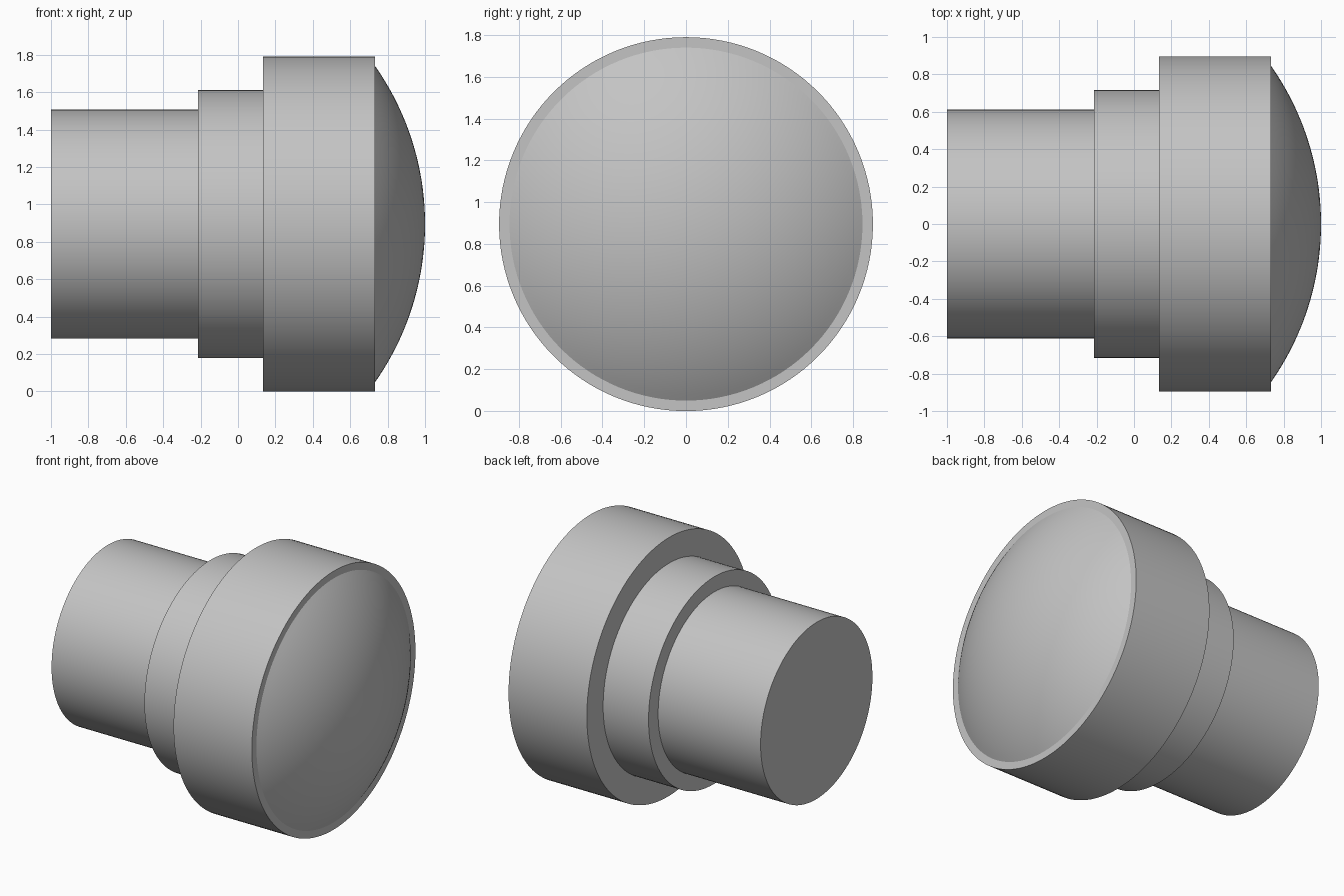
import bpy
import bmesh
import math

SEGMENTS = 128
AXIS_Z = 0.895

cube = bpy.data.objects.get("Cube")
if cube:
    bpy.data.objects.remove(cube, do_unlink=True)

# Plain grey metal
metal = bpy.data.materials.new("grey metal")
metal.use_nodes = True
grey = (0.55, 0.55, 0.55, 1)
metal.diffuse_color = grey
metal.node_tree.nodes["Principled BSDF"].inputs["Base Color"].default_value = grey


def lathe(name, profile):
    """Revolve (x, radius) points around the horizontal axis."""
    bm = bmesh.new()
    rings = []
    for x, r in profile:
        if r == 0:
            rings.append([bm.verts.new((x, 0, 0))] * SEGMENTS)
        else:
            angles = [math.tau * i / SEGMENTS for i in range(SEGMENTS)]
            rings.append([bm.verts.new((x, r * math.cos(a), r * math.sin(a))) for a in angles])
    for a, b in zip(rings, rings[1:]):
        for i in range(SEGMENTS):
            j = (i + 1) % SEGMENTS
            bm.faces.new(list(dict.fromkeys((a[i], a[j], b[j], b[i]))))
    mesh = bpy.data.meshes.new(name)
    bm.to_mesh(mesh)
    bm.free()
    mesh.materials.append(metal)
    obj = bpy.data.objects.new(name, mesh)
    obj.location.z = AXIS_Z
    bpy.context.collection.objects.link(obj)
    bpy.ops.object.select_all(action="DESELECT")
    obj.select_set(True)
    bpy.context.view_layer.objects.active = obj
    bpy.ops.object.shade_smooth_by_angle(angle=math.radians(30))
    return obj


# Stepped body: stem, collar and head, ending in a narrow flat rim
stem_r, collar_r, head_r, dome_r = 0.612, 0.717, 0.895, 0.845
collar_x, head_x, rim_x, tip_x = -0.215, 0.133, 0.733, 1.0
lathe("stepped_body", [
    (-1, 0), (-1, stem_r),
    (collar_x, stem_r), (collar_x, collar_r),
    (head_x, collar_r), (head_x, head_r),
    (rim_x, head_r), (rim_x, dome_r),
])

# Shallow spherical dome seated inside the rim
rise = tip_x - rim_x
sphere_r = (dome_r ** 2 + rise ** 2) / (2 * rise)
half_angle = math.asin(dome_r / sphere_r)
steps = 24
arc = [half_angle * (1 - i / steps) for i in range(steps)]
dome = [(tip_x - sphere_r * (1 - math.cos(t)), sphere_r * math.sin(t)) for t in arc]
lathe("domed_face", dome + [(tip_x, 0)])
